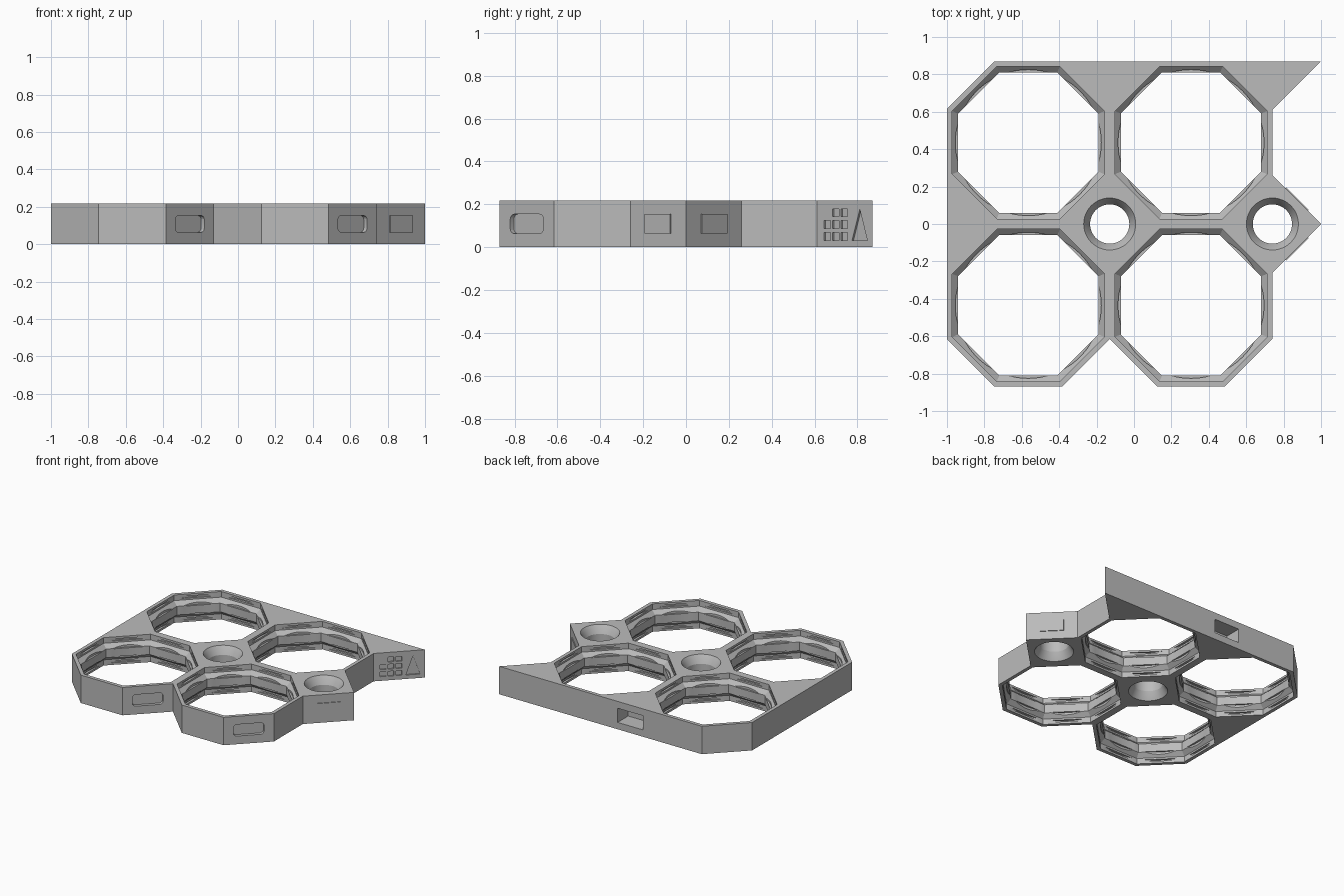
import bpy, bmesh, math
from mathutils import Matrix, Vector

if "Cube" in bpy.data.objects:
    bpy.data.objects.remove(bpy.data.objects["Cube"], do_unlink=True)

H = 0.217                    # frame height
A = 0.435                    # outer apothem of each cell
XS, YS = (-0.565, 0.305), (-A, A)
MID = H / 2

grey = bpy.data.materials.new("light_grey")
grey.use_nodes = True
grey.diffuse_color = (0.5, 0.5, 0.5, 1)
grey.node_tree.nodes["Principled BSDF"].inputs["Base Color"].default_value = (0.5, 0.5, 0.5, 1)


def make(name, bm, matrix=Matrix()):
    bm.transform(matrix)
    bmesh.ops.recalc_face_normals(bm, faces=bm.faces)
    mesh = bpy.data.meshes.new(name)
    bm.to_mesh(mesh)
    bm.free()
    mesh.materials.append(grey)
    ob = bpy.data.objects.new(name, mesh)
    bpy.context.collection.objects.link(ob)
    return ob


def prism(name, points, vector, matrix=Matrix()):
    bm = bmesh.new()
    face = bm.faces.new([bm.verts.new(p) for p in points])
    ext = bmesh.ops.extrude_face_region(bm, geom=[face])["geom"]
    bmesh.ops.translate(bm, vec=vector, verts=[g for g in ext if isinstance(g, bmesh.types.BMVert)])
    return make(name, bm, matrix)


def lathe(name, profile, sides, x, y, phase=0.0):
    """Closed turned solid from (radius, z) pairs."""
    bm = bmesh.new()
    rings = []
    for r, z in profile:
        rings.append([bm.verts.new((x + r * math.cos(phase + math.tau * i / sides),
                                    y + r * math.sin(phase + math.tau * i / sides), z))
                      for i in range(sides)])
    for lo, hi in zip(rings, rings[1:]):
        for i in range(sides):
            j = (i + 1) % sides
            bm.faces.new((lo[i], lo[j], hi[j], hi[i]))
    bm.faces.new(rings[0])
    bm.faces.new(rings[-1])
    return make(name, bm)


def on_face(x, y, degrees):
    """Frame with local x along the outward direction of an upright face."""
    return Matrix.Translation((x, y, MID)) @ Matrix.Rotation(math.radians(degrees), 4, 'Z')


def block(name, depth, width, height, matrix, bevel=0.0):
    bm = bmesh.new()
    bmesh.ops.create_cube(bm, size=1, matrix=Matrix.Diagonal((depth * 2, width, height, 1)))
    if bevel:
        edges = [e for e in bm.edges if abs((e.verts[0].co - e.verts[1].co).x) > depth]
        bmesh.ops.bevel(bm, geom=edges, offset=bevel, segments=4, profile=0.5, affect='EDGES')
    return make(name, bm, matrix)


def mirrored(half):
    """Complete a profile given from the bottom up to the middle."""
    return half + [(r, H - z) for r, z in reversed(half)]


# Outline of the whole plate
outline = [(-0.745, -0.87), (-0.385, -0.87), (-0.13, -0.615), (0.125, -0.87),
           (0.485, -0.87), (0.74, -0.615), (0.74, -0.26), (1, 0), (0.74, 0.26),
           (0.74, 0.61), (1, 0.87), (-0.745, 0.87), (-1, 0.615), (-1, -0.615)]
frame = prism("grid_frame", [(x, y, 0) for x, y in outline], Vector((0, 0, H)))
cutters = []

# Octagonal openings with a thicker middle band and curved catch grooves
k = 1 / math.cos(math.pi / 8)
opening = mirrored([((A - 0.028) * k, -0.02), ((A - 0.028) * k, 0.044), ((A - 0.06) * k, 0.075)])
for x in XS:
    for y in YS:
        cutters.append(lathe("cell_cut", opening, 8, x, y, math.pi / 8))
        for r, low, high in ((0.424, 0.016, 0.031), (0.39, 0.057, 0.078)):
            for a, b in ((low, high), (H - high, H - low)):
                cutters.append(lathe("catch_cut", [(r, a), (r, b)], 96, x, y))

# Countersunk screw holes
hole = mirrored([(0.139, -0.02), (0.139, 0), (0.122, 0.025), (0.105, 0.06)])
for x in (-0.13, 0.74):
    cutters.append(lathe("screw_cut", hole, 48, x, 0))

# Connector pockets in the straight left and back sides
for x, y, turn in ((-1, 0, 180), (-0.13, 0.87, 90)):
    cutters.append(block("pocket_cut", 0.13, 0.22, 0.11, on_face(x, y, turn)))

# Rounded recesses on the exposed diagonal sides
d = A * math.sqrt(0.5)
for x, y, turn in ((XS[0], -A, 225), (XS[0], -A, 315), (XS[1], -A, 225),
                   (XS[1], -A, 315), (XS[0], A, 135)):
    sx = 1 if turn == 315 else -1
    sy = 1 if turn == 135 else -1
    cutters.append(block("recess_cut", 0.025, 0.22, 0.09,
                         on_face(x + sx * d, y + sy * d, turn), 0.025))

# Shallow dimples on the corner side
corner = on_face(0.87, 0.74, -45)
for col in range(3):
    for row in range(3):
        if (col, row) != (0, 2):
            spot = Matrix.Translation((0, -0.115 + 0.056 * col, -0.058 + 0.055 * row))
            cutters.append(block("dimple_cut", 0.01, 0.043, 0.037, corner @ spot))
cutters.append(prism("wedge_cut", [(-0.01, 0.048, -0.078), (-0.01, 0.15, -0.078),
                                   (-0.01, 0.1, 0.068)], Vector((0.03, 0, 0)), corner))

# Cut everything out of the frame
for cutter in cutters:
    cutter.hide_render = True
    mod = frame.modifiers.new("cut", 'BOOLEAN')
    mod.operation = 'DIFFERENCE'
    mod.solver = 'EXACT'
    mod.object = cutter
bpy.context.view_layer.update()
result = bpy.data.meshes.new_from_object(frame.evaluated_get(bpy.context.evaluated_depsgraph_get()))
frame.modifiers.clear()
frame.data = result
for cutter in cutters:
    bpy.data.objects.remove(cutter, do_unlink=True)

# Raised pads on the pointed tab
for side, label in ((-1, "front"), (1, "back")):
    block("tab_pad_" + label, 0.006, 0.17, 0.09, on_face(0.87, side * 0.13, side * 45))

# Smooth the round parts, keep the edges crisp
bpy.ops.object.select_all(action='DESELECT')
frame.select_set(True)
bpy.context.view_layer.objects.active = frame
bpy.ops.object.shade_smooth_by_angle(angle=math.radians(20))
